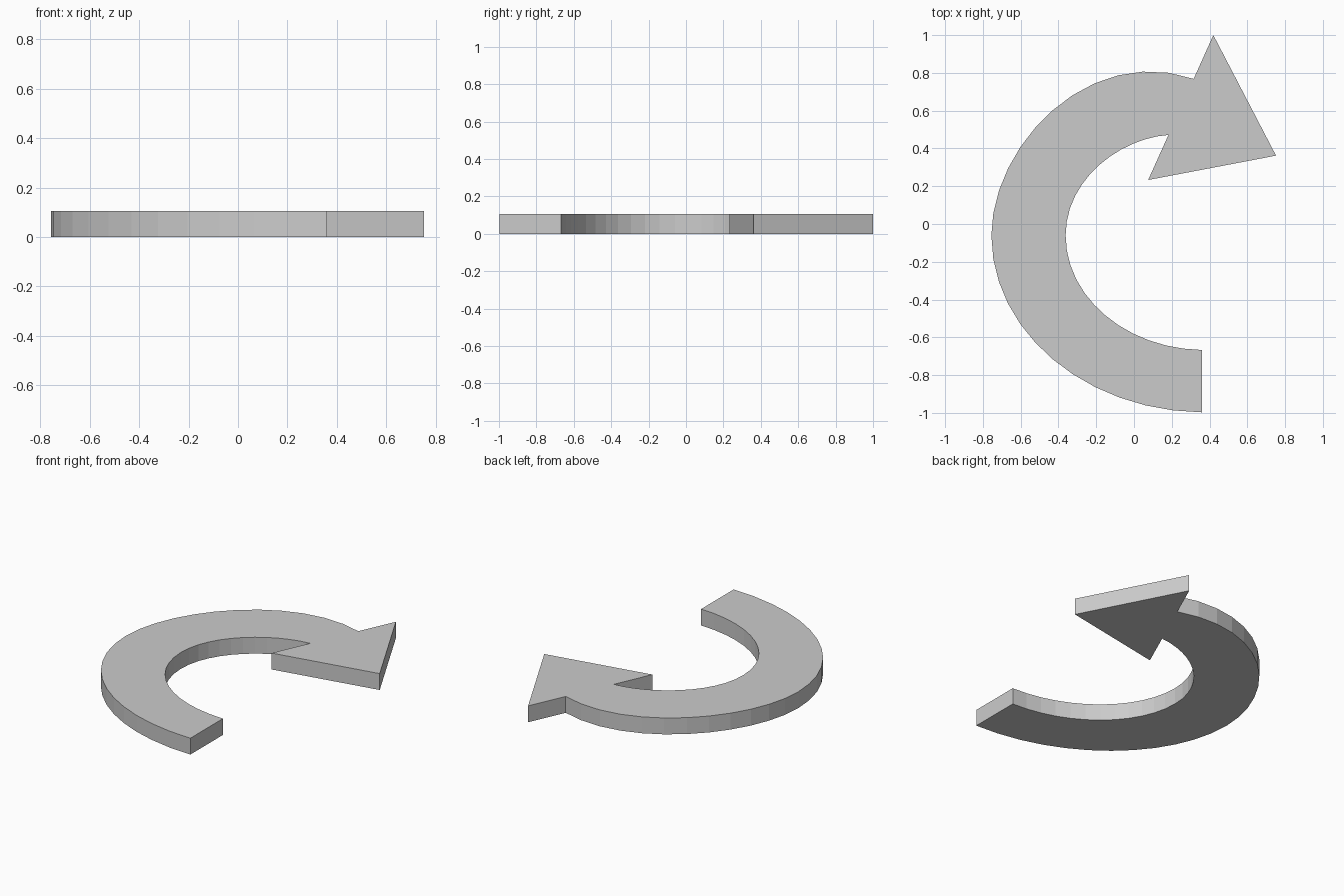
import bpy
from mathutils import Vector
from mathutils.geometry import interpolate_bezier

if "Cube" in bpy.data.objects:
    bpy.data.objects.remove(bpy.data.objects["Cube"])

HEIGHT = 0.105
SEGMENTS = 12  # per bezier span


def curve(*spans):
    """Join cubic bezier spans into one list of 2D points."""
    pts = []
    for span in spans:
        p = interpolate_bezier(*[Vector(c) for c in span], SEGMENTS + 1)
        pts += p[1:] if pts else p
    return pts


def slab(name, left, right):
    """Flat slab between two matching edges, extruded upwards."""
    n = len(left)
    verts = [(p[0], p[1], z) for z in (0, HEIGHT) for p in left + right]
    top = 2 * n
    faces = []
    for i in range(n - 1):
        quad = [i, i + 1, n + i + 1, n + i]
        faces += [quad, [top + v for v in reversed(quad)]]
    outline = list(range(n)) + list(range(2 * n - 1, n - 1, -1))
    for a, b in zip(outline, outline[1:] + outline[:1]):
        faces.append([b, a, top + a, top + b])
    return make(name, verts, faces)


def make(name, verts, faces):
    mesh = bpy.data.meshes.new(name)
    mesh.from_pydata(verts, [], faces)
    mesh.validate()
    obj = bpy.data.objects.new(name, mesh)
    bpy.context.collection.objects.link(obj)
    return obj


# Curved shaft: outer and inner edge from the tail round to the head
outer = curve(
    ((0.36, -0.997), (-0.26, -0.99), (-0.755, -0.568), (-0.755, -0.06)),
    ((-0.755, -0.06), (-0.755, 0.41), (-0.245, 0.965), (0.325, 0.766)))
inner = curve(
    ((0.36, -0.667), (-0.04, -0.66), (-0.362, -0.39), (-0.362, -0.06)),
    ((-0.362, -0.06), (-0.362, 0.24), (-0.07, 0.455), (0.185, 0.472)))
# Tail to head runs clockwise, so the inner edge goes first to face outwards
slab("arrow_shaft", outer, inner)

# Triangular arrow head
tri = [(0.42, 1.0), (0.752, 0.362), (0.075, 0.233)]
make("arrow_head",
     [(x, y, z) for z in (0, HEIGHT) for x, y in tri],
     [(0, 1, 2), (5, 4, 3)] + [(b, a, a + 3, b + 3) for a, b in ((0, 1), (1, 2), (2, 0))])
